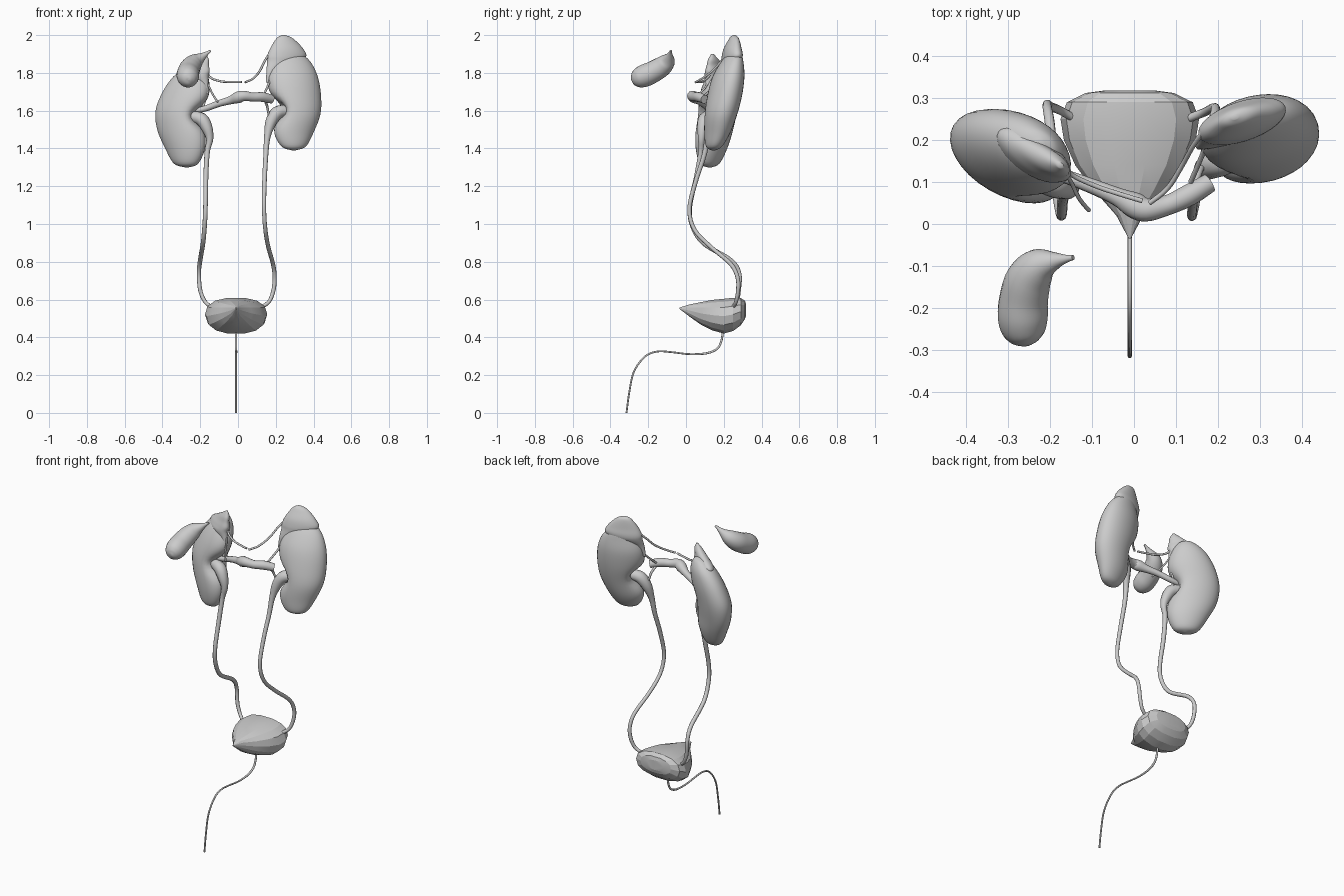
import bpy, bmesh, math
from mathutils import Vector


def spline(rows, steps):
    """Catmull-Rom through rows of numbers."""
    out = []
    for i in range(len(rows) - 1):
        p = [rows[max(0, min(len(rows) - 1, i + k))] for k in (-1, 0, 1, 2)]
        for s in range(steps):
            t = s / steps
            out.append([0.5 * (2 * b + (c - a) * t + (2 * a - 5 * b + 4 * c - d) * t * t
                               + (3 * b - a - 3 * c + d) * t ** 3) for a, b, c, d in zip(*p)])
    out.append(list(rows[-1]))
    return out


def finish(name, bm, angle):
    bmesh.ops.recalc_face_normals(bm, faces=bm.faces)
    me = bpy.data.meshes.new(name)
    bm.to_mesh(me)
    bm.free()
    ob = bpy.data.objects.new(name, me)
    bpy.context.collection.objects.link(ob)
    bpy.ops.object.select_all(action='DESELECT')
    ob.select_set(True)
    bpy.context.view_layer.objects.active = ob
    bpy.ops.object.shade_smooth_by_angle(angle=math.radians(angle))
    return ob


def skin(name, rings, angle=40):
    """Join rings of points into a closed surface."""
    bm = bmesh.new()
    vs = [[bm.verts.new(p) for p in r] for r in rings]
    n = len(vs[0])
    for r0, r1 in zip(vs, vs[1:]):
        for j in range(n):
            k = (j + 1) % n
            bm.faces.new((r0[j], r0[k], r1[k], r1[j]))
    bm.faces.new(vs[0])
    bm.faces.new(vs[-1])
    return finish(name, bm, angle)


def organ(name, rows, turn, dent=None, n=32):
    """Stack of horizontal ellipses: z, x, y, long radius, short radius."""
    u = Vector((math.cos(math.radians(turn)), math.sin(math.radians(turn)), 0))
    v = Vector((-u.y, u.x, 0))
    rings = []
    for z, x, y, a, b in spline(rows, 5):
        a, b, ring = max(a, .003), max(b, .003), []
        for j in range(n):
            t = 2 * math.pi * j / n
            p = Vector((x, y, z)) + u * a * math.cos(t) + v * b * math.sin(t)
            if dent and math.cos(t) > 0:
                p -= u * dent[1] * math.cos(t) ** 3 * math.exp(-((z - dent[0]) / .06) ** 2)
            ring.append(p)
        rings.append(ring)
    return skin(name, rings, 60)


def tube(name, rows, steps=6, res=3):
    """Round tube through x, y, z, radius."""
    cu = bpy.data.curves.new(name, 'CURVE')
    cu.dimensions = '3D'
    cu.bevel_depth, cu.bevel_resolution, cu.use_fill_caps = 1, res, True
    pts = spline(rows, steps)
    sp = cu.splines.new('POLY')
    sp.points.add(len(pts) - 1)
    for q, (x, y, z, r) in zip(sp.points, pts):
        q.co, q.radius = (x, y, z, 1), max(r, .001)
    ob = bpy.data.objects.new(name, cu)
    bpy.context.collection.objects.link(ob)
    bpy.ops.object.select_all(action='DESELECT')
    ob.select_set(True)
    bpy.context.view_layer.objects.active = ob
    bpy.ops.object.convert(target='MESH')
    bpy.ops.object.shade_smooth_by_angle(angle=math.radians(50))


# kidneys
organ("right_kidney", [
    (1.30, -.27, .125, .01, .01), (1.32, -.275, .125, .07, .045), (1.40, -.28, .135, .115, .07),
    (1.50, -.30, .15, .14, .082), (1.60, -.305, .165, .143, .088), (1.70, -.275, .175, .135, .083),
    (1.78, -.25, .185, .1, .065), (1.83, -.23, .19, .05, .035), (1.845, -.225, .19, .01, .01)],
    -30, (1.57, .06))
organ("left_kidney", [
    (1.39, .295, .145, .01, .01), (1.41, .295, .148, .065, .04), (1.48, .295, .165, .105, .065),
    (1.58, .313, .185, .125, .083), (1.68, .302, .205, .14, .088), (1.78, .29, .225, .135, .08),
    (1.86, .285, .245, .1, .055), (1.91, .275, .26, .05, .03), (1.925, .27, .26, .01, .01)],
    194, (1.61, .07))

# adrenal glands capping the kidneys
organ("left_adrenal", [
    (1.75, .155, .185, .008, .008), (1.81, .18, .2, .03, .02), (1.86, .24, .235, .09, .042),
    (1.89, .258, .245, .108, .047), (1.93, .257, .247, .09, .04), (1.97, .25, .253, .058, .027),
    (1.99, .245, .255, .035, .018), (2.0, .24, .255, .008, .006)], 18)
organ("right_adrenal", [
    (1.69, -.165, .11, .008, .008), (1.74, -.185, .125, .03, .02), (1.78, -.235, .16, .09, .045),
    (1.81, -.235, .165, .098, .042), (1.84, -.215, .155, .07, .03), (1.87, -.19, .145, .04, .022),
    (1.9, -.175, .14, .008, .006)], -33)

# gallbladder
tube("gallbladder", [
    (-.145, -.08, 1.917, .006), (-.163, -.083, 1.905, .01), (-.19, -.088, 1.885, .022),
    (-.225, -.1, 1.86, .043), (-.25, -.13, 1.832, .054), (-.262, -.175, 1.805, .058),
    (-.265, -.22, 1.785, .06), (-.263, -.255, 1.772, .052), (-.261, -.276, 1.765, .036),
    (-.26, -.286, 1.762, .018), (-.26, -.289, 1.761, .002)], 5, 8)

# renal vein crossing between the kidneys
tube("renal_vein", [
    (-.225, .125, 1.6, .014), (-.17, .115, 1.612, .016), (-.1, .09, 1.638, .018),
    (-.04, .065, 1.655, .022), (.0, .045, 1.67, .031), (.03, .034, 1.678, .028),
    (.08, .045, 1.672, .024), (.13, .068, 1.672, .026), (.18, .098, 1.66, .023)], 5, 5)

# ureters with the funnel at the kidney
tube("right_ureter", [
    (-.25, .12, 1.57, .03), (-.195, .1, 1.555, .035), (-.165, .088, 1.51, .03),
    (-.15, .082, 1.45, .019), (-.163, .078, 1.38, .014), (-.17, .055, 1.25, .013),
    (-.172, .022, 1.1, .012), (-.176, .03, 1.0, .012), (-.185, .09, .9, .012),
    (-.2, .235, .81, .012), (-.207, .282, .74, .011), (-.2, .28, .65, .011),
    (-.175, .27, .59, .01), (-.14, .25, .56, .01)])
tube("left_ureter", [
    (.26, .165, 1.6, .03), (.21, .15, 1.59, .035), (.175, .135, 1.54, .03),
    (.155, .115, 1.46, .017), (.147, .095, 1.36, .013), (.14, .05, 1.22, .012),
    (.138, .018, 1.08, .011), (.145, .045, .97, .011), (.16, .13, .88, .011),
    (.185, .235, .79, .011), (.194, .272, .72, .011), (.188, .276, .65, .011),
    (.165, .265, .59, .01), (.125, .25, .56, .01)])

# small vessels of the adrenals
for name, rows in {
    "right_upper_vessel": [(-.175, .15, 1.86, .005), (-.165, .135, 1.81, .006), (-.145, .115, 1.775, .006),
                           (-.09, .09, 1.755, .006), (-.03, .07, 1.752, .006), (.02, .055, 1.752, .006)],
    "left_upper_vessel": [(.165, .22, 1.9, .006), (.14, .185, 1.86, .006), (.115, .14, 1.81, .006),
                          (.08, .085, 1.77, .006), (.037, .05, 1.75, .006)],
    "right_lower_vessel": [(-.17, .13, 1.77, .005), (-.15, .1, 1.72, .005), (-.13, .06, 1.68, .005),
                           (-.107, .032, 1.645, .005)],
    "right_hilum_vessel": [(-.165, .12, 1.8, .005), (-.165, .125, 1.7, .006), (-.185, .12, 1.62, .007)],
    "left_lower_vessel": [(.175, .2, 1.8, .006), (.165, .17, 1.75, .006), (.135, .1, 1.68, .006)],
    "left_hilum_vessel": [(.14, .085, 1.66, .007), (.155, .12, 1.62, .007), (.165, .14, 1.56, .006)],
}.items():
    tube(name, rows, 5, 2)

# faceted bladder, sections along y: y, half width, bottom, top
sections = [(-.034, .003, .55, .558), (.02, .032, .508, .575), (.08, .085, .465, .588),
            (.14, .13, .435, .6), (.2, .157, .418, .606), (.25, .165, .432, .611),
            (.29, .15, .462, .61), (.312, .105, .495, .595), (.318, .06, .515, .575)]
rings = []
for y, w, lo, hi in sections:
    ring = []
    for j in range(14):
        t = 2 * math.pi * j / 14
        c, s = math.cos(t), math.sin(t)
        ring.append((-.01 + w * math.copysign(abs(c) ** .85, c), y,
                     (lo + hi) / 2 + (hi - lo) / 2 * math.copysign(abs(s) ** .85, s)))
    rings.append(ring)
skin("bladder", rings, 15)

# urethra
tube("urethra", [
    (-.01, .195, .43, .006), (-.01, .187, .38, .006), (-.01, .165, .34, .006), (-.01, .11, .316, .006),
    (-.01, .02, .311, .005), (-.01, -.08, .322, .005), (-.01, -.15, .325, .005), (-.01, -.215, .3, .005),
    (-.01, -.275, .22, .005), (-.01, -.3, .11, .005), (-.01, -.315, 0, .005)])
